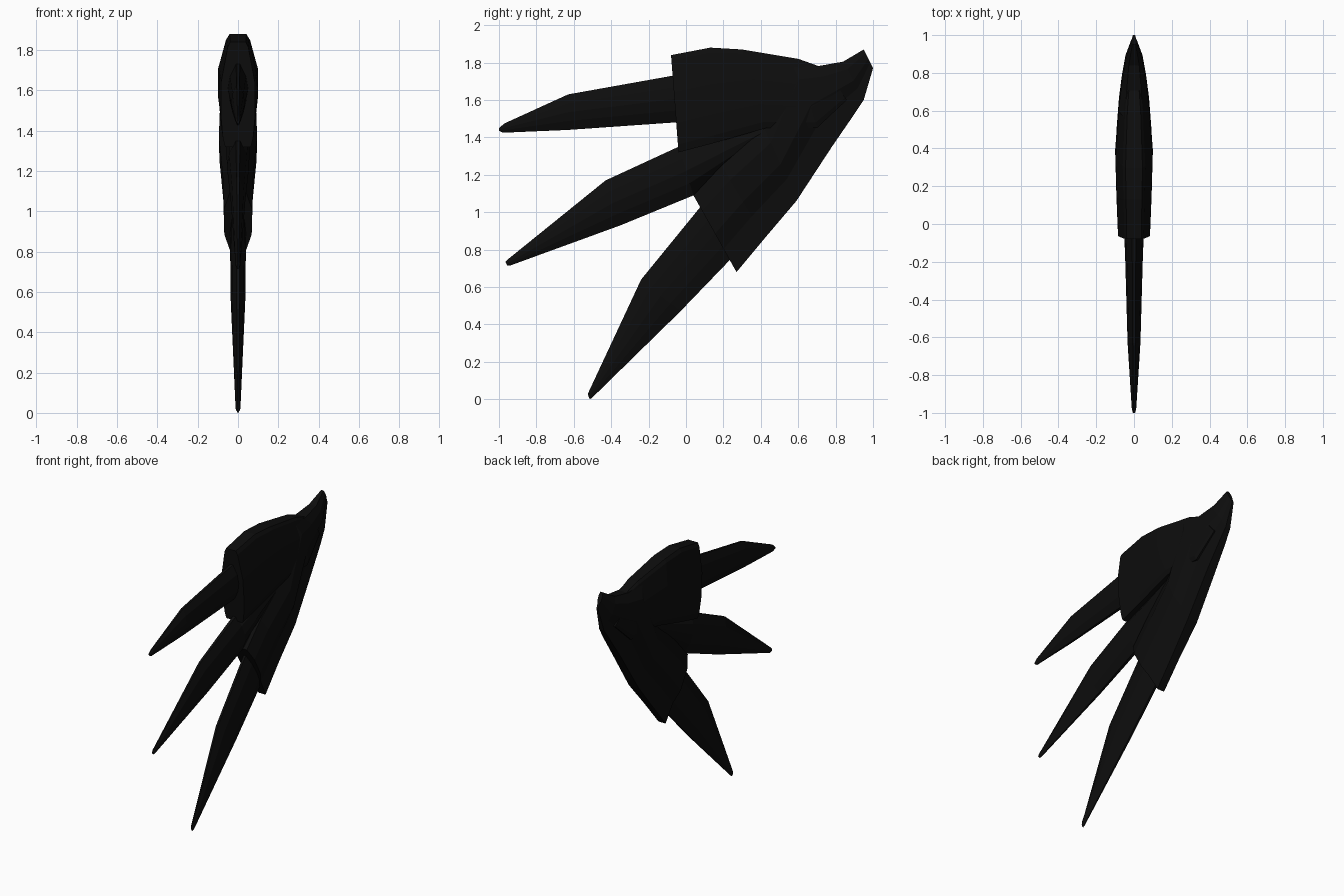
import bpy, bmesh
from mathutils import Vector

cube = bpy.data.objects.get("Cube")
if cube:
    bpy.data.objects.remove(cube, do_unlink=True)

black = bpy.data.materials.new("near_black")
black.use_nodes = True
tone = (0.004, 0.004, 0.004, 1)
black.diffuse_color = tone
black.node_tree.nodes["Principled BSDF"].inputs["Base Color"].default_value = tone


def loft(name, stations, profile):
    """Skin rings; a station is (top yz, bottom yz, half width),
    the profile lists (height fraction, width fraction) from bottom to top."""
    bm = bmesh.new()
    rings = []
    for top, bottom, width in stations:
        lo, hi = Vector((0, *bottom)), Vector((0, *top))
        half = [lo.lerp(hi, t) + Vector((w * width, 0, 0)) for t, w in profile]
        other = [Vector((-p.x, p.y, p.z)) for p in reversed(half)]
        rings.append([bm.verts.new(p) for p in half + other])
    count = len(rings[0])
    for a, b in zip(rings, rings[1:]):
        for i in range(count):
            j = (i + 1) % count
            bm.faces.new((a[i], a[j], b[j], b[i]))
    bm.faces.new(rings[0])
    bm.faces.new(rings[-1])
    bmesh.ops.remove_doubles(bm, verts=bm.verts, dist=0.0005)
    bmesh.ops.recalc_face_normals(bm, faces=bm.faces)
    mesh = bpy.data.meshes.new(name)
    bm.to_mesh(mesh)
    bm.free()
    mesh.materials.append(black)
    obj = bpy.data.objects.new(name, mesh)
    bpy.context.collection.objects.link(obj)


# Three tapering claws with a faceted oval section
oval = [(0, 0.2), (0.25, 0.8), (0.5, 1), (0.75, 0.8), (1, 0.2)]
loft("upper_claw", [
    ((0.2, 1.76), (0.2, 1.5), 0.05),
    ((-0.07, 1.73), (-0.06, 1.48), 0.05),
    ((-0.63, 1.63), (-0.63, 1.44), 0.034),
    ((-0.97, 1.475), (-0.98, 1.425), 0.012),
    ((-1.0, 1.45), (-1.0, 1.435), 0.006)], oval)
loft("middle_claw", [
    ((0.45, 1.48), (0.42, 1.4), 0.06),
    ((-0.04, 1.35), (0.04, 1.09), 0.055),
    ((-0.43, 1.17), (-0.35, 0.93), 0.036),
    ((-0.95, 0.75), (-0.94, 0.715), 0.012),
    ((-0.965, 0.735), (-0.955, 0.715), 0.006)], oval)
loft("lower_claw", [
    ((0.2, 1.17), (0.37, 0.9), 0.045),
    ((0.07, 1.02), (0.23, 0.74), 0.04),
    ((-0.24, 0.64), (-0.03, 0.47), 0.036),
    ((-0.52, 0.04), (-0.505, 0.005), 0.012),
    ((-0.525, 0.025), (-0.515, 0.0), 0.006)], oval)

# Broad upper sheath, narrow along its top edge
loft("upper_sheath", [
    ((-0.08, 1.84), (-0.04, 1.32), 0.085),
    ((0.13, 1.88), (0.15, 1.37), 0.093),
    ((0.3, 1.87), (0.43, 1.45), 0.1),
    ((0.6, 1.82), (0.7, 1.45), 0.078),
    ((0.74, 1.77), (0.86, 1.6), 0.055)],
    [(0, 0.75), (0.08, 0.88), (0.3, 1), (0.62, 0.98), (0.95, 0.6), (1, 0.45)])

# Lower sheath, running back into the pointed heel
loft("lower_sheath", [
    ((0.04, 1.09), (0.27, 0.68), 0.07),
    ((0.19, 1.25), (0.42, 0.86), 0.075),
    ((0.42, 1.45), (0.59, 1.06), 0.095),
    ((0.56, 1.8), (0.78, 1.35), 0.082),
    ((0.7, 1.78), (0.89, 1.51), 0.065),
    ((0.84, 1.805), (0.95, 1.6), 0.046),
    ((0.95, 1.87), (1.0, 1.77), 0.015)],
    [(0, 0.4), (0.3, 0.55), (0.5, 0.97), (0.8, 1), (1, 0.6)])
